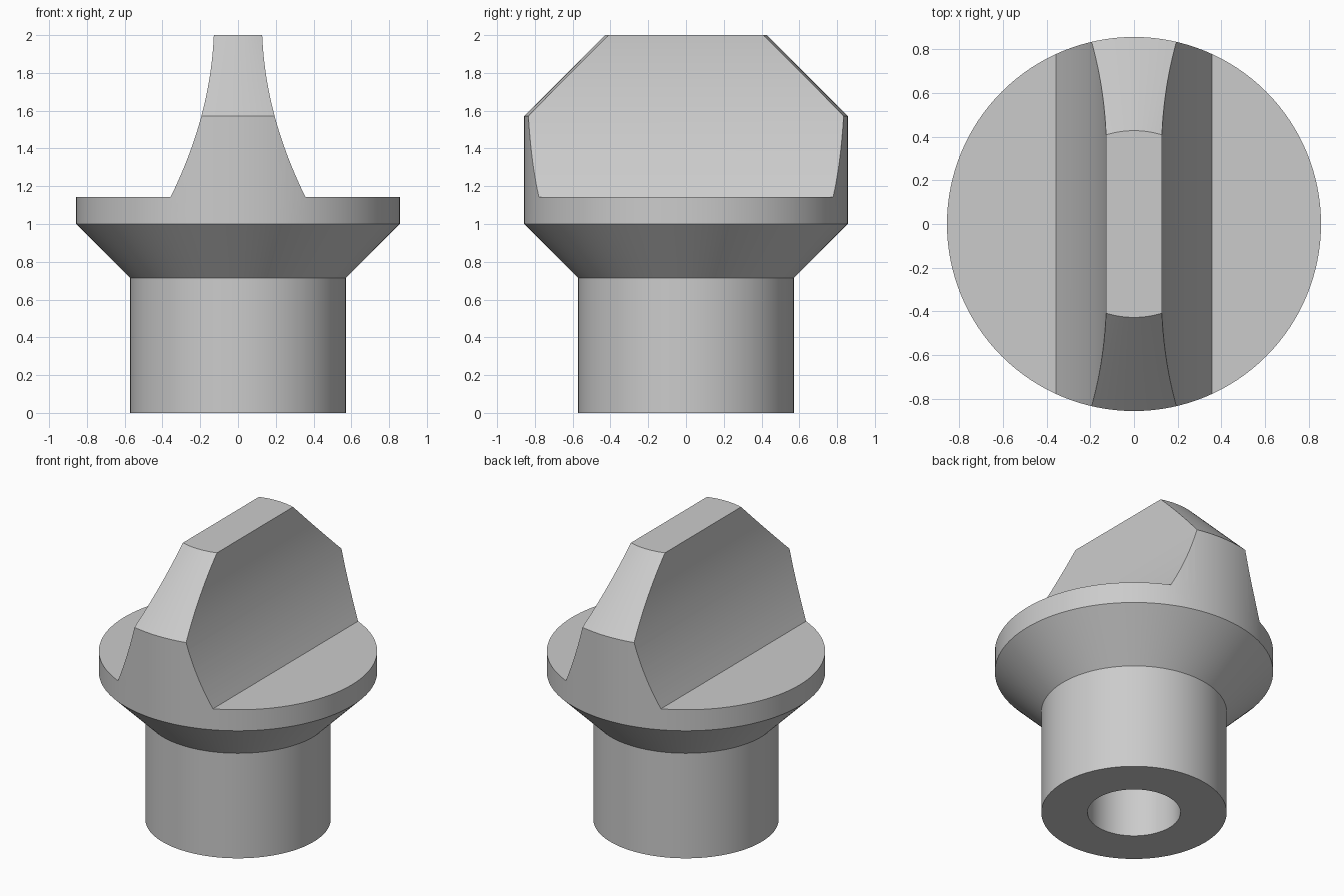
import bpy, bmesh
from mathutils import Vector

cube = bpy.data.objects.get("Cube")
if cube:
    bpy.data.objects.remove(cube, do_unlink=True)

# Plain grey material
GREY = (0.6, 0.6, 0.6, 1.0)
grey = bpy.data.materials.new("plain_grey")
grey.use_nodes = True
grey.diffuse_color = GREY
grey.node_tree.nodes["Principled BSDF"].inputs["Base Color"].default_value = GREY


def make_object(name, bm):
    bmesh.ops.recalc_face_normals(bm, faces=bm.faces)
    mesh = bpy.data.meshes.new(name)
    bm.to_mesh(mesh)
    bm.free()
    mesh.materials.append(grey)
    obj = bpy.data.objects.new(name, mesh)
    bpy.context.collection.objects.link(obj)
    return obj


def lathe(name, profile, steps=128):
    """Revolve an open (radius, z) profile around z and cap its two ends."""
    bm = bmesh.new()
    verts = [bm.verts.new((r, 0, z)) for r, z in profile]
    edges = [bm.edges.new(pair) for pair in zip(verts, verts[1:])]
    bmesh.ops.spin(bm, geom=verts + edges, cent=(0, 0, 0), axis=(0, 0, 1),
                   angle=6.283185307, steps=steps)
    bmesh.ops.remove_doubles(bm, verts=bm.verts, dist=1e-4)
    bmesh.ops.holes_fill(bm, edges=[e for e in bm.edges if e.is_boundary], sides=0)
    return make_object(name, bm)


def side_cutter(side):
    """Extruded block with a concave inner wall that carves one flank of the grip."""
    floor_drop, over, n = 0.857, 0.05, 24
    drops = [-over + (floor_drop + over) * i / n for i in range(n + 1)]
    outline = [(0.128 + 0.041 * t + 0.264 * t * t, 2 - t) for t in drops]
    outline += [(1.2, 2 - floor_drop), (1.2, 2 + over)]
    bm = bmesh.new()
    face = bm.faces.new([bm.verts.new((side * x, -1.2, z)) for x, z in outline])
    result = bmesh.ops.extrude_face_region(bm, geom=[face])
    moved = [g for g in result["geom"] if isinstance(g, bmesh.types.BMVert)]
    bmesh.ops.translate(bm, verts=moved, vec=Vector((0, 2.4, 0)))
    cutter = make_object("flank_cutter", bm)
    cutter.hide_render = True
    return cutter


# Turned knob: blind bore, shank, flared collar, rim and chamfered top
knob = lathe("knob", [(0.286, 1.0), (0.286, 0), (0.571, 0), (0.571, 0.714),
                      (0.857, 1.0), (0.857, 1.571), (0.428, 2.0)])

# Carve both flanks to leave the central grip
bpy.context.view_layer.objects.active = knob
knob.select_set(True)
for side in (-1, 1):
    cutter = side_cutter(side)
    mod = knob.modifiers.new("carve_flank", 'BOOLEAN')
    mod.operation = 'DIFFERENCE'
    mod.solver = 'EXACT'
    mod.object = cutter
    bpy.ops.object.modifier_apply(modifier=mod.name)
    bpy.data.objects.remove(cutter, do_unlink=True)

bpy.ops.object.shade_smooth_by_angle(angle=0.45)
